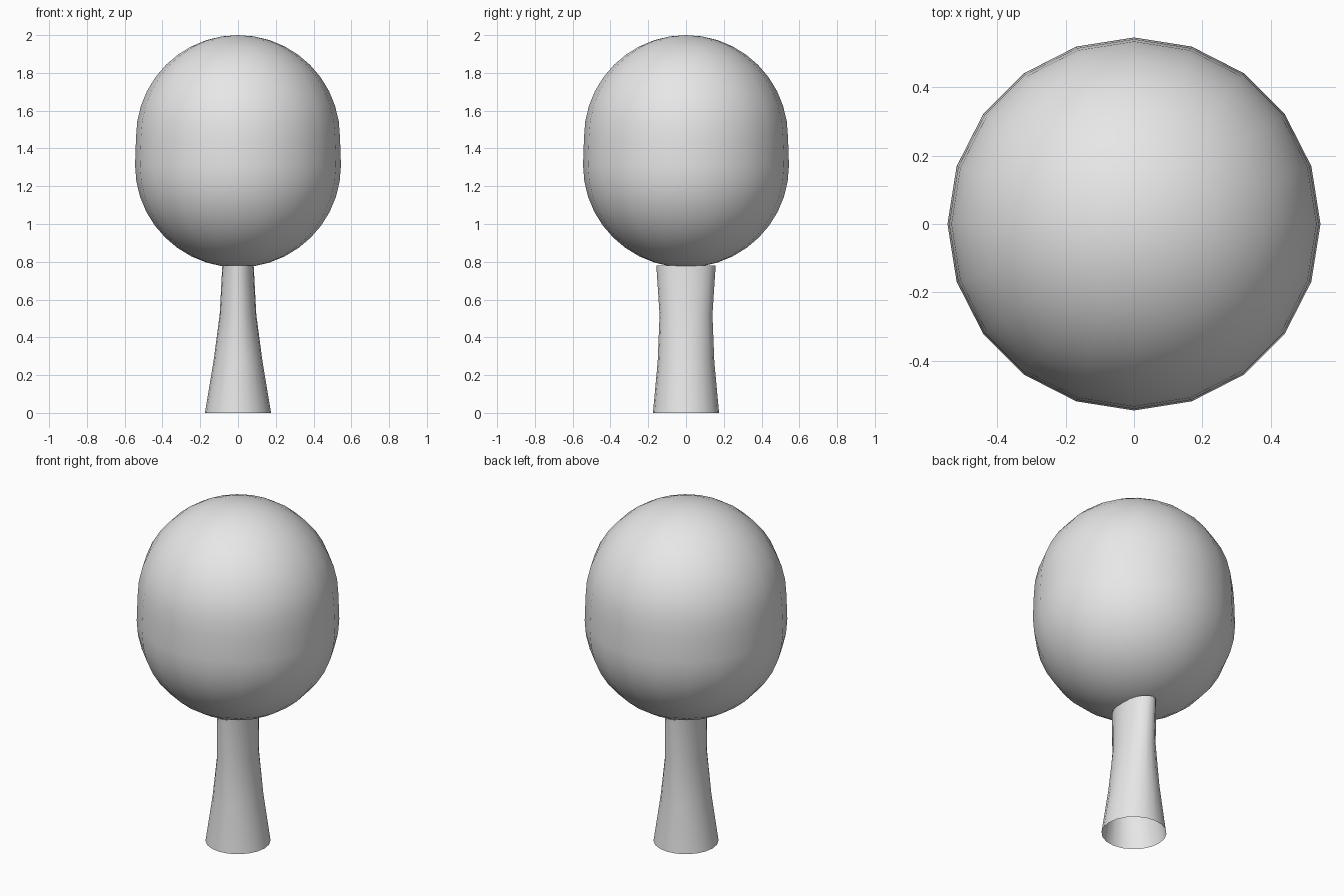
import bpy, bmesh
from math import cos, sin, pi

cube = bpy.data.objects.get("Cube")
if cube:
    bpy.data.objects.remove(cube, do_unlink=True)

# Single plain grey material
GREY = (0.8, 0.8, 0.8, 1)
grey = bpy.data.materials.new("plain grey")
grey.use_nodes = True
grey.diffuse_color = GREY
grey.node_tree.nodes["Principled BSDF"].inputs["Base Color"].default_value = GREY

SIDES = 20


def loft(name, rings, bottom=None, top=None):
    """Skin elliptical rings (z, half width x, half width y), with optional end poles."""
    bm = bmesh.new()
    loops = [[bm.verts.new((rx * cos(2 * pi * i / SIDES), ry * sin(2 * pi * i / SIDES), z))
              for i in range(SIDES)] for z, rx, ry in rings]
    for low, high in zip(loops, loops[1:]):
        for i in range(SIDES):
            j = (i + 1) % SIDES
            bm.faces.new((low[i], low[j], high[j], high[i]))
    for z, loop, flip in ((bottom, loops[0], True), (top, loops[-1], False)):
        if z is not None:
            pole = bm.verts.new((0, 0, z))
            for i in range(SIDES):
                pair = (loop[i], loop[(i + 1) % SIDES])
                bm.faces.new((*(pair[::-1] if flip else pair), pole))
    for face in bm.faces:
        face.smooth = True
    mesh = bpy.data.meshes.new(name)
    bm.to_mesh(mesh)
    bm.free()
    mesh.materials.append(grey)
    obj = bpy.data.objects.new(name, mesh)
    bpy.context.collection.objects.link(obj)
    return obj


# Rounded crown: two domes joined by a short, nearly straight band
STEPS = 10
LOW_Z, HIGH_Z = 1.31, 1.46
LOW_R, HIGH_R = 0.545, 0.54
BOTTOM, TOP = 0.77, 2.0
angles = [k * pi / 2 / STEPS for k in range(STEPS)]
lower = [(LOW_Z - (LOW_Z - BOTTOM) * sin(a), LOW_R * cos(a), LOW_R * cos(a))
         for a in reversed(angles)]
upper = [(HIGH_Z + (TOP - HIGH_Z) * sin(a), HIGH_R * cos(a), HIGH_R * cos(a))
         for a in angles]
loft("tree_crown", lower + upper, BOTTOM, TOP)

# Open trunk: round at the foot, flattened to an oval at the top
loft("tree_trunk", [(0, 0.175, 0.175), (0.27, 0.13, 0.15),
                    (0.52, 0.097, 0.14), (0.78, 0.083, 0.157)])
